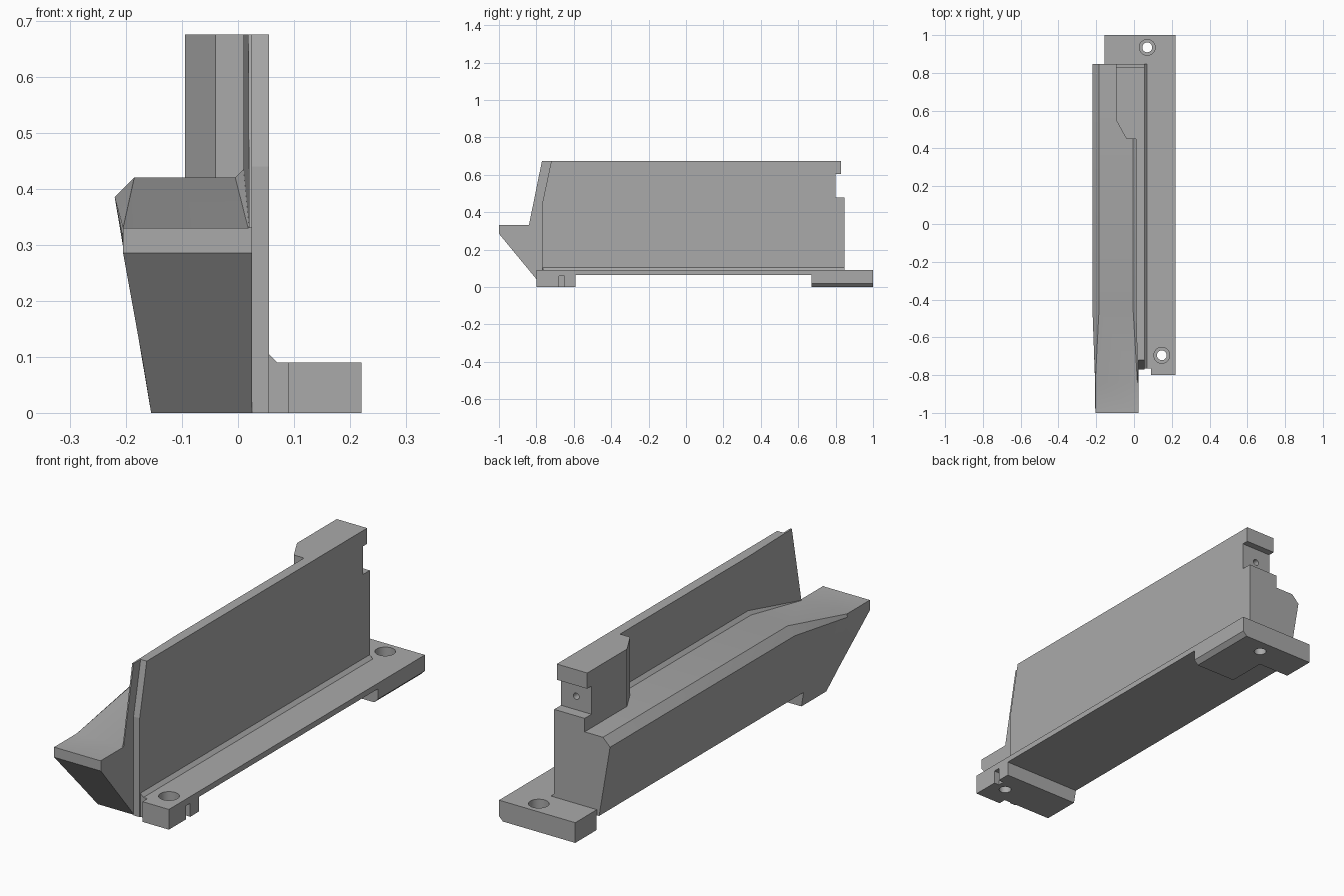
import bpy, bmesh, math
from mathutils import Vector

cube = bpy.data.objects.get("Cube")
if cube:
    bpy.data.objects.remove(cube, do_unlink=True)

grey = bpy.data.materials.new("plain_grey")
grey.use_nodes = True
colour = (0.40, 0.40, 0.40, 1)
grey.diffuse_color = colour
grey.node_tree.nodes["Principled BSDF"].inputs["Base Color"].default_value = colour


def loft(name, rings, slices=()):
    """Skin equal-length rings, cap the ends, then slice off everything beyond each plane."""
    bm = bmesh.new()
    rows = [[bm.verts.new(p) for p in ring] for ring in rings]
    n = len(rows[0])
    for a, b in zip(rows, rows[1:]):
        for i in range(n):
            j = (i + 1) % n
            bm.faces.new((a[i], a[j], b[j], b[i]))
    bm.faces.new(rows[0])
    bm.faces.new(rows[-1])
    for point, normal in slices:
        geom = bm.verts[:] + bm.edges[:] + bm.faces[:]
        cut = bmesh.ops.bisect_plane(bm, geom=geom, plane_co=point, plane_no=normal,
                                     clear_outer=True, dist=1e-5)
        edges = [e for e in cut["geom_cut"] if isinstance(e, bmesh.types.BMEdge)]
        bmesh.ops.holes_fill(bm, edges=edges)
    bmesh.ops.recalc_face_normals(bm, faces=bm.faces[:])
    mesh = bpy.data.meshes.new(name)
    bm.to_mesh(mesh)
    bm.free()
    mesh.materials.append(grey)
    obj = bpy.data.objects.new(name, mesh)
    bpy.context.collection.objects.link(obj)
    return obj


def prism_z(name, outline, z0, z1, slices=()):
    return loft(name, [[(x, y, z) for x, y in outline] for z in (z0, z1)], slices)


def box(name, x0, x1, y0, y1, z0, z1):
    return prism_z(name, [(x0, y0), (x1, y0), (x1, y1), (x0, y1)], z0, z1)


def rod(name, centre, radius, axis, length):
    """Round cutter starting at centre and running along y or z."""
    rings = []
    for d in (0, length):
        ring = []
        for k in range(32):
            a = math.tau * k / 32
            u, v = radius * math.cos(a), radius * math.sin(a)
            offset = (u, d, v) if axis == "y" else (u, v, d)
            ring.append(Vector(centre) + Vector(offset))
        rings.append(ring)
    return loft(name, rings)


def carve(obj, cutters):
    for c in cutters:
        mod = obj.modifiers.new(c.name, "BOOLEAN")
        mod.operation = "DIFFERENCE"
        mod.solver = "EXACT"
        mod.object = c
    bpy.context.view_layer.update()
    graph = bpy.context.evaluated_depsgraph_get()
    mesh = bpy.data.meshes.new_from_object(obj.evaluated_get(graph))
    obj.modifiers.clear()
    obj.data = mesh


def slant(a, b):
    """Plane through two (y, z) points, removing the side towards the front."""
    dy, dz = b[0] - a[0], b[1] - a[1]
    return (0, *a), (0, -abs(dz), dy * (1 if dz > 0 else -1))


# Chute body: constant section along the back, ramping down to a flat front lip
def section(y, flank, ridge, floor, root):
    pts = [(0.025, 0), (-0.155, 0), flank, ridge, floor, root, (0.025, root[1])]
    return [(x, y, z) for x, z in pts]


trough = ((-0.22, 0.385), (-0.185, 0.42), (-0.005, 0.42), (0.01, 0.435))
lip = ((-0.206, 0.315), (-0.205, 0.33), (0.018, 0.33), (0.021, 0.331))
front = ((-0.205, 0.285), (-0.205, 0.33), (0.018, 0.33), (0.021, 0.331))
body = loft("chute_body",
            [section(0.848, *trough), section(-0.45, *trough),
             section(-0.84, *lip), section(-1, *front)],
            [((0, -1, 0.285), (0, -0.285, -0.235))])

# Upright wall: tapered inner skin and shorter outer skin
inner = prism_z("wall_inner_skin",
                [(0.025, -0.84), (0.02, -0.84), (0.01, -0.45), (0.01, 0.848), (0.025, 0.848)],
                0.32, 0.675, [slant((-0.84, 0.33), (-0.77, 0.675))])
outer = prism_z("wall_outer_skin",
                [(0.025, -0.77), (0.055, -0.77), (0.055, 0.848), (0.025, 0.848)],
                0, 0.675, [slant((-0.77, 0.44), (-0.72, 0.675))])

# Thick rear block at the end of the trough
block = prism_z("rear_block",
                [(0.02, 0.45), (-0.04, 0.45), (-0.095, 0.55), (-0.095, 0.848), (0.02, 0.848)],
                0.40, 0.675)

# Small chamfer strip where the wall meets the base
loft("wall_fillet", [[(x, y, z) for x, z in ((0.05, 0.08), (0.05, 0.11), (0.055, 0.105),
                                           (0.07, 0.09), (0.07, 0.08))]
                     for y in (-0.765, 0.848)])

# Mounting base with two feet
base = prism_z("mounting_base",
               [(-0.155, -0.765), (0.09, -0.765), (0.09, -0.8), (0.22, -0.8),
                (0.22, 1), (-0.155, 1)], 0, 0.09)

# Cutters
recess = [box("underside_recess", -0.4, 0.4, -0.59, 0.67, -0.1, 0.065),
          box("rear_side_recess", -0.4, 0.0, 0.66, 0.85, -0.1, 0.065)]
notch = [box("rear_notch", -0.3, 0.3, 0.80, 1.1, 0.48, 0.605),
         box("rear_top_trim", -0.3, 0.3, 0.83, 1.1, 0.6, 0.8)]
pin_hole = rod("pin_hole_cutter", (-0.02, 0.74, 0.54), 0.014, "y", 0.2)
slot = box("foot_slot", 0.195, 0.3, -0.68, -0.65, -0.1, 0.06)
edge_trim = loft("foot_edge_trim", [[(0.2, y, -0.001), (0.221, y, 0.02), (0.3, y, -0.001)]
                                    for y in (0.6, 1.1)])
screws = []
for x, y in ((0.07, 0.935), (0.147, -0.695)):
    screws += [rod("screw_hole", (x, y, -0.1), 0.026, "z", 0.3),
               rod("screw_counterbore", (x, y, 0.05), 0.042, "z", 0.1)]

carve(body, recess)
carve(outer, recess + notch)
carve(inner, notch)
carve(block, notch + [pin_hole])
carve(base, recess + [slot, edge_trim] + screws)
for c in recess + notch + screws + [pin_hole, slot, edge_trim]:
    bpy.data.objects.remove(c, do_unlink=True)

# Smooth the gentle ramp and round holes, keep the crisp edges
bpy.ops.object.select_all(action="DESELECT")
for o in (body, block, base):
    o.select_set(True)
bpy.context.view_layer.objects.active = body
bpy.ops.object.shade_smooth_by_angle(angle=math.radians(20))
